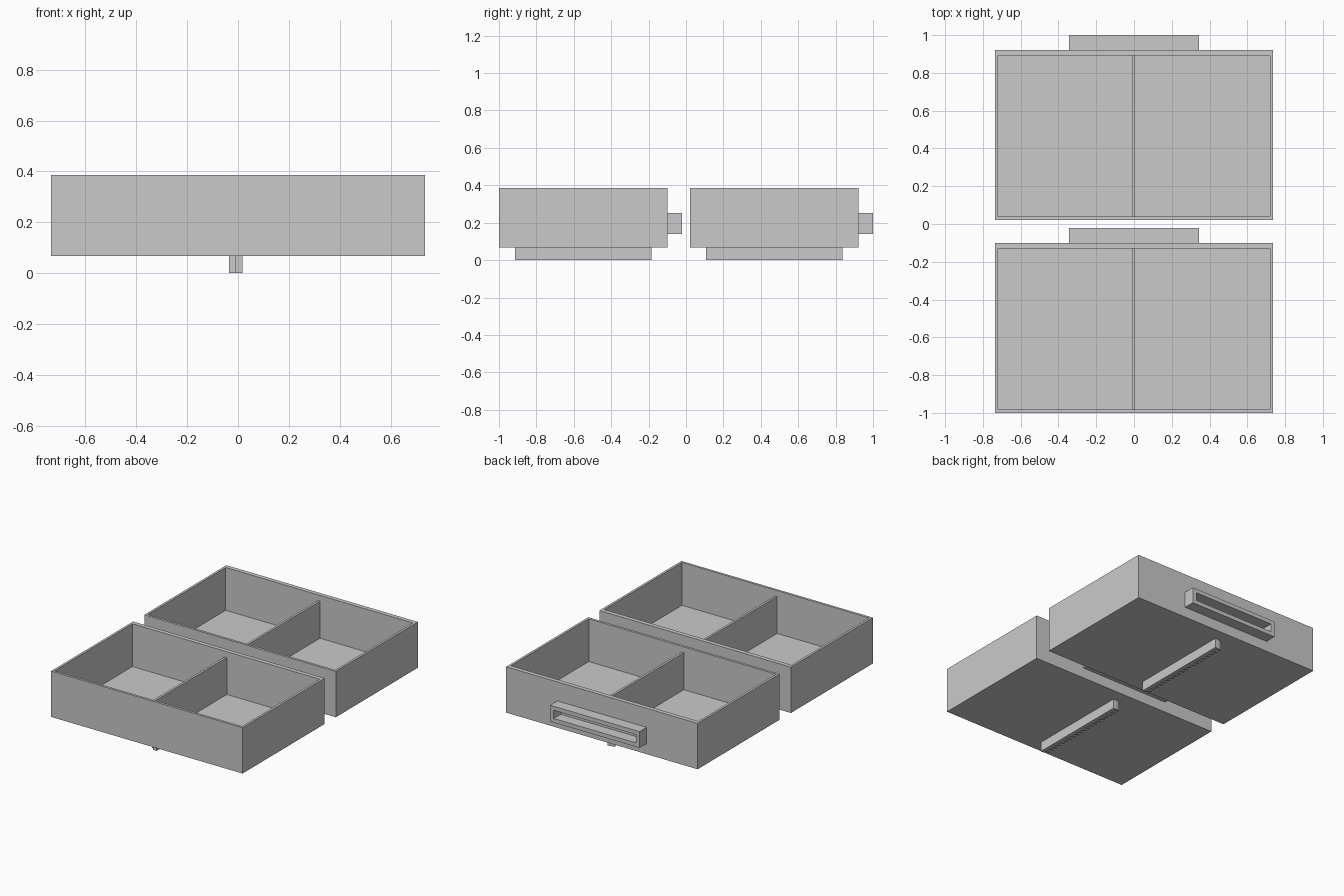
import bpy, bmesh
from mathutils import Vector

if "Cube" in bpy.data.objects:
    bpy.data.objects.remove(bpy.data.objects["Cube"])

grey = bpy.data.materials.new("plain grey")
grey.diffuse_color = (0.59, 0.59, 0.59, 1)
grey.use_nodes = True
grey.node_tree.nodes["Principled BSDF"].inputs["Base Color"].default_value = grey.diffuse_color


def finish(bm, name):
    bmesh.ops.recalc_face_normals(bm, faces=bm.faces)
    mesh = bpy.data.meshes.new(name)
    bm.to_mesh(mesh)
    bm.free()
    mesh.materials.append(grey)
    obj = bpy.data.objects.new(name, mesh)
    bpy.context.collection.objects.link(obj)
    return obj


def new_box(lo, hi):
    bm = bmesh.new()
    bmesh.ops.create_cube(bm, size=1)
    for v in bm.verts:
        v.co = Vector([(l + h) / 2 + c * (h - l) for l, h, c in zip(lo, hi, v.co)])
    bm.normal_update()
    return bm


def box(name, lo, hi):
    return finish(new_box(lo, hi), name)


def hollow_box(name, outer, inner, axis):
    """Box with a recess that opens on the positive side of an axis."""
    bm = new_box(*outer)
    bm.faces.ensure_lookup_table()
    mouth = max(bm.faces, key=lambda f: f.calc_center_median()[axis])
    # First inset makes the rim, the second one sinks the recess
    for level in (outer[1][axis], inner[0][axis]):
        bmesh.ops.inset_individual(bm, faces=[mouth], thickness=0.002)
        mid = mouth.calc_center_median()
        for v in mouth.verts:
            v.co = Vector([level if i == axis else inner[int(v.co[i] > mid[i])][i]
                           for i in range(3)])
        bm.normal_update()
    return finish(bm, name)


def toothed_rack(name, y0, y1, teeth=20):
    """Straight rack whose teeth point to -x, extruded upwards."""
    base, root, tip, step = 0.017, -0.01, -0.035, (y1 - y0) / teeth
    outline = [(base, y1), (base, y0), (root, y0)]
    for i in range(teeth):
        y = y0 + i * step
        outline += [(root, y + 0.42 * step), (tip, y + 0.56 * step),
                    (tip, y + 0.82 * step), (root, y + 0.96 * step)]
    outline.append((root, y1))
    bm = bmesh.new()
    rings = [[bm.verts.new((x, y, z)) for x, y in outline] for z in (0, 0.07)]
    for ring in rings:
        bm.faces.new(ring)
    for i in range(len(outline)):
        low, high = rings
        bm.faces.new((low[i - 1], low[i], high[i], high[i - 1]))
    return finish(bm, name)


# Two identical drawers, one behind the other
for label, y in (("front", -1.0), ("rear", 0.022)):
    # Tray with a thicker handle-side wall
    hollow_box(label + "_drawer_tray",
               ((-0.735, y, 0.067), (0.735, y + 0.9, 0.385)),
               ((-0.719, y + 0.017, 0.088), (0.719, y + 0.87, 0.385)), 2)
    # Divider slightly lower than the rim
    box(label + "_divider", (-0.011, y + 0.012, 0.08), (0.005, y + 0.875, 0.345))
    # Rectangular pull, recessed to the wall
    hollow_box(label + "_handle",
               ((-0.343, y + 0.89, 0.14), (0.343, y + 0.978, 0.253)),
               ((-0.315, y + 0.901, 0.168), (0.315, y + 0.978, 0.225)), 1)
    # Gear rack under the floor
    toothed_rack(label + "_rack", y + 0.085, y + 0.815)
